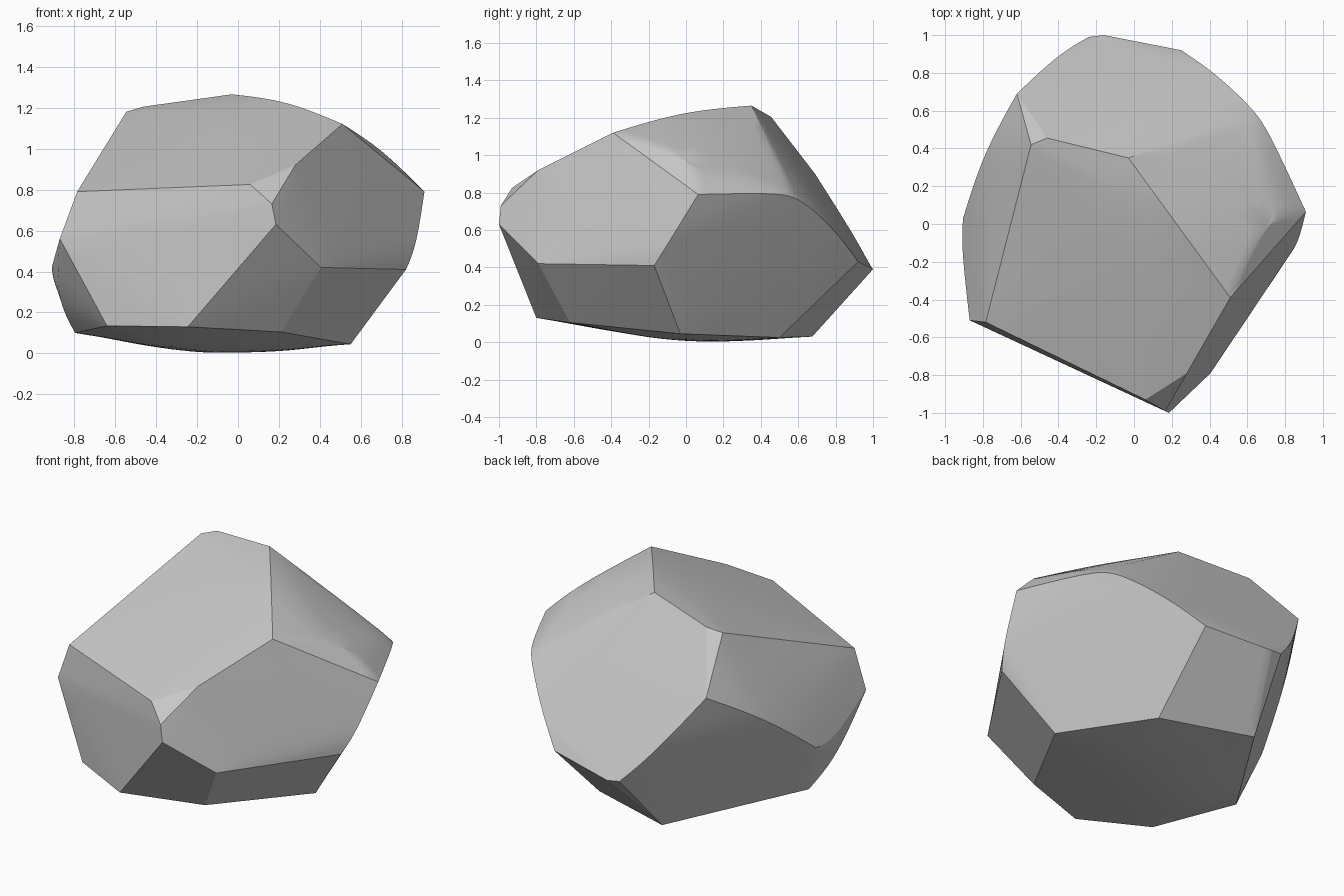
import bpy
import bmesh
import math

cube = bpy.data.objects.get("Cube")
if cube:
    bpy.data.objects.remove(cube, do_unlink=True)

# Corners of the boulder, grouped by region
crown = [(-.03, .35, 1.265), (.51, -.39, 1.12), (-.545, .42, 1.18), (-.46, .455, 1.205),
         (.24, -.02, 1.235), (-.2, -.15, 1.08), (.7, .05, 1)]
front = [(-.785, -.52, .79), (-.87, -.51, .56), (-.64, -.6, .135), (-.245, -.8, .13),
         (.185, -1, .63), (.165, -.99, .73), (.06, -.93, .825), (.28, -.79, .92),
         (.405, -.79, .42)]
left_side = [(.91, .065, .79), (.82, -.17, .41), (.87, -.1, .52), (.63, .61, .77),
             (.71, .5, .8), (.6, .55, .84)]
right_side = [(-.62, .69, .9), (-.905, .03, .42), (-.915, -.12, .4), (-.8, .37, .7),
              (-.89, -.2, .27)]
back = [(-.16, 1, .39), (-.24, .99, .4), (.25, .92, .43), (.43, .8, .6), (-.4, .9, .57)]
base = [(.55, -.03, .045), (.21, -.62, .105), (-.795, -.06, .1), (-.31, .675, .03),
        (.24, .5, .025), (.1, .05, -.02), (-.33, -.1, -.005)]

# Wrap a convex skin around the corners
bm = bmesh.new()
for co in crown + front + left_side + right_side + back + base:
    bm.verts.new(co)
bmesh.ops.convex_hull(bm, input=bm.verts[:])
loose = [v for v in bm.verts if not v.link_faces]
bmesh.ops.delete(bm, geom=loose, context='VERTS')
bmesh.ops.recalc_face_normals(bm, faces=bm.faces[:])

# Keep the fractured ridges hard, leave shallow folds soft
crease = bm.edges.layers.float.new("crease_edge")
for e in bm.edges:
    if e.calc_face_angle(0) > math.radians(18):
        e[crease] = 1.0

mesh = bpy.data.meshes.new("boulder")
bm.to_mesh(mesh)
bm.free()
boulder = bpy.data.objects.new("boulder", mesh)
bpy.context.collection.objects.link(boulder)

# Stone colour
stone = bpy.data.materials.new("grey_stone")
stone.use_nodes = True
colour = (.59, .59, .59, 1)
stone.diffuse_color = colour
stone.node_tree.nodes["Principled BSDF"].inputs["Base Color"].default_value = colour
mesh.materials.append(stone)

# Gently rounded facets
bpy.context.view_layer.objects.active = boulder
boulder.select_set(True)
sub = boulder.modifiers.new("soft_facets", 'SUBSURF')
sub.levels = sub.render_levels = 3
bpy.ops.object.modifier_apply(modifier=sub.name)
bpy.ops.object.shade_smooth_by_angle(angle=math.radians(24))
